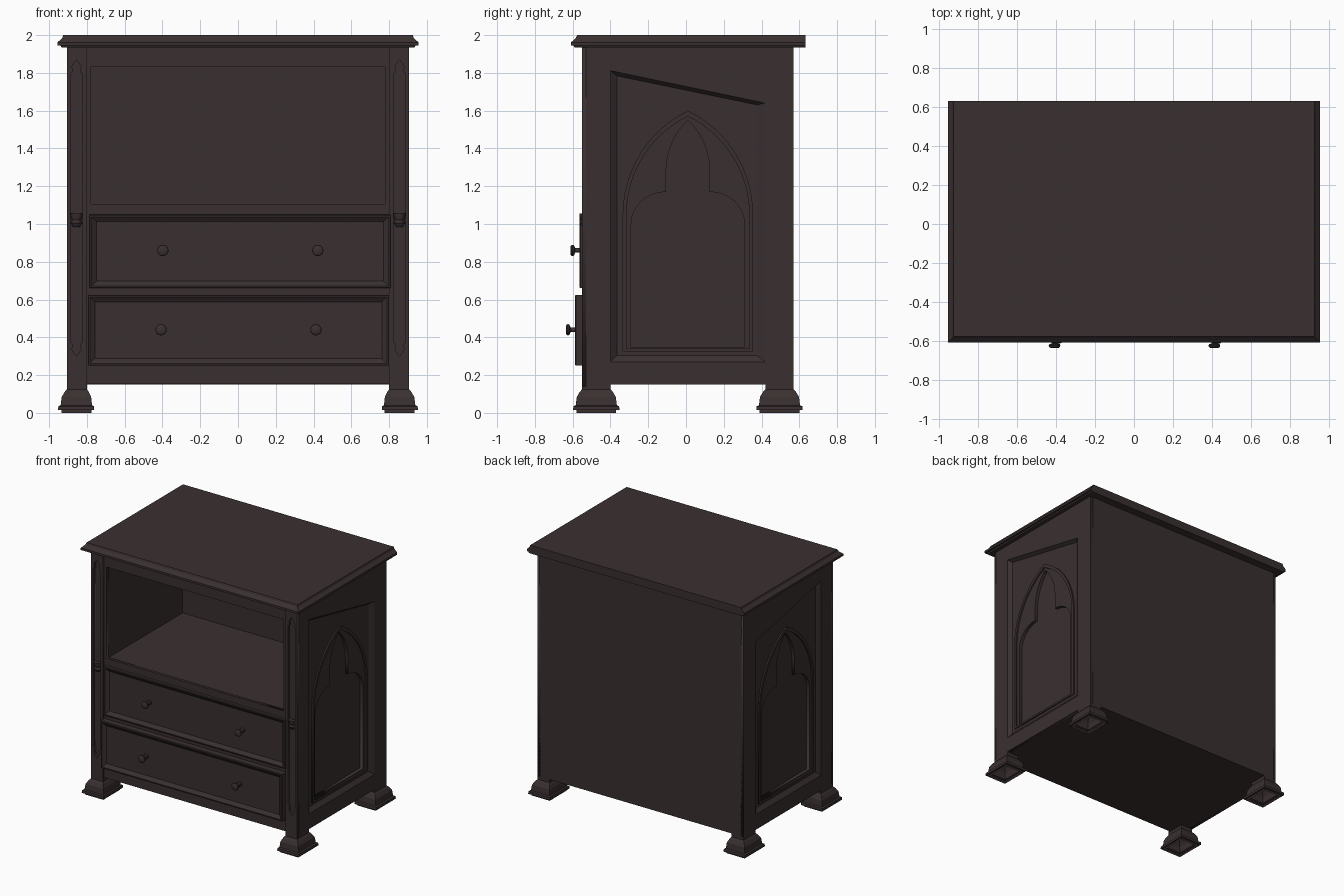
import bpy, bmesh, math

if "Cube" in bpy.data.objects:
    bpy.data.objects.remove(bpy.data.objects["Cube"])

wood = bpy.data.materials.new("dark_walnut")
wood.diffuse_color = (0.042, 0.029, 0.030, 1)
wood.use_nodes = True
wood.node_tree.nodes["Principled BSDF"].inputs["Base Color"].default_value = wood.diffuse_color


def finish(name, bm, mirror=False, smooth=False):
    bmesh.ops.remove_doubles(bm, verts=bm.verts, dist=1e-5)
    bmesh.ops.recalc_face_normals(bm, faces=bm.faces)
    me = bpy.data.meshes.new(name)
    bm.to_mesh(me)
    bm.free()
    me.materials.clear()
    me.materials.append(wood)
    ob = bpy.data.objects.new(name, me)
    bpy.context.collection.objects.link(ob)
    if mirror:
        ob.modifiers.new("mirror", 'MIRROR')
    if smooth:
        bpy.context.view_layer.objects.active = ob
        ob.select_set(True)
        bpy.ops.object.shade_smooth_by_angle(angle=math.radians(35))
        ob.select_set(False)
    return ob


def loft(name, loops, cap0=True, cap1=True, **kw):
    """Bridge point loops of equal length into one skin."""
    bm = bmesh.new()
    rings = [[bm.verts.new(p) for p in l] for l in loops]
    for a, b in zip(rings, rings[1:]):
        for i in range(len(a)):
            j = (i + 1) % len(a)
            bm.faces.new((a[i], a[j], b[j], b[i]))
    if cap0:
        bm.faces.new(rings[0])
    if cap1:
        bm.faces.new(rings[-1])
    return finish(name, bm, **kw)


def rect(x0, x1, y0, y1):
    return [(x0, y0), (x1, y0), (x1, y1), (x0, y1)]


def box(name, x0, x1, y0, y1, z0, z1, **kw):
    return loft(name, [[(x, y, z) for x, y in rect(x0, x1, y0, y1)] for z in (z0, z1)], **kw)


def plate(name, outlines, axis, a, b, **kw):
    """Flat board with holes, spanning a..b along the axis 'x' or 'y'."""
    cu = bpy.data.curves.new(name, 'CURVE')
    cu.dimensions = '2D'
    cu.fill_mode = 'BOTH'
    cu.extrude = abs(b - a) / 2
    for pts in outlines:
        sp = cu.splines.new('POLY')
        sp.points.add(len(pts) - 1)
        for p, (u, v) in zip(sp.points, pts):
            p.co = (u, v, 0, 1)
        sp.use_cyclic_u = True
    tmp = bpy.data.objects.new("tmp", cu)
    bpy.context.collection.objects.link(tmp)
    dg = bpy.context.evaluated_depsgraph_get()
    me = bpy.data.meshes.new_from_object(tmp.evaluated_get(dg))
    bm = bmesh.new()
    bm.from_mesh(me)
    bpy.data.objects.remove(tmp)
    bpy.data.meshes.remove(me)
    m = (a + b) / 2
    for v in bm.verts:
        u, w, d = v.co
        v.co = (m + d, u, w) if axis == 'x' else (u, m + d, w)
    return finish(name, bm, **kw)


def lancet(w, z0, h, n=12):
    """Left half of a pointed arch, from (-w, z0) up to the apex."""
    c = (h * h - w * w) / (2 * w)
    r, end = c + w, math.atan2(h, c)
    return [(c - r * math.cos(end * i / n), z0 + r * math.sin(end * i / n)) for i in range(n + 1)]


def whole(half, cy=0.01):
    """Mirror a left half whose last point is the apex."""
    return [(cy + u, v) for u, v in half] + [(cy - u, v) for u, v in half[-2::-1]]


# Table top with moulded front and sides, straight back
top = [(1.935, .935, -.59), (1.945, .94, -.595), (1.945, .955, -.608),
       (1.962, .955, -.608), (1.985, .93, -.583), (2.0, .925, -.577)]
loft("table_top", [[(x, y, z) for x, y in rect(-w, w, f, .632)] for z, w, f in top])

# Carcass boards
box("bottom_board", -.88, .88, -.53, .565, .15, .18)
box("back_panel", -.88, .88, .55, .568, .15, 1.94)
box("niche_back", -.79, .79, .42, .45, 1.08, 1.94)
box("niche_shelf", -.79, .79, -.52, .45, 1.06, 1.10)
box("niche_ceiling", -.79, .79, -.52, .45, 1.86, 1.94)
box("inner_side_panel", .78, .855, -.52, .55, .16, 1.94, mirror=True)
plate("front_frame", [[(-.81, .155), (.81, .155), (.81, 1.94), (-.81, 1.94)],
                      [(-.778, 1.105), (.778, 1.105), (.778, 1.83), (-.778, 1.83)]],
      'y', -.538, -.515)

# Corner posts; the front ones carry a long flute with ornamental ends
box("front_post", .80, .886, -.53, -.40, .14, 1.94, mirror=True)
box("rear_post", .80, .886, .42, .57, .14, 1.94, mirror=True)
end = [(1, .075), (.6, .065), (.75, .035), (0, 0)]
upper = [(-.032 * s, 1.87 - d) for s, d in end]
lower = [(u, 2.17 - v) for u, v in upper]
flute = whole(upper, .855) + whole(lower, .855)[::-1]
plate("fluted_post_face", [[(.80, .14), (.905, .14), (.905, 1.94), (.80, 1.94)], flute],
      'y', -.55, -.53, mirror=True)


def lathe(name, x, y, z, prof, axis='y', n=16, **kw):
    rings = []
    for r, d in prof:
        cs = [(r * math.cos(2 * math.pi * i / n), r * math.sin(2 * math.pi * i / n)) for i in range(n)]
        rings.append([(x + c, y + d, z + s) if axis == 'y' else (x + c, y + s, z + d) for c, s in cs])
    return loft(name, rings, smooth=True, **kw)


# Small capital halfway up each flute
lathe("post_boss", .855, -.532, 1.02, [(.018, -.035), (.03, -.015), (.024, 0), (.03, .015), (.032, .035)],
      axis='z', mirror=True)

# Side frame with slanted opening, bevelled into a recessed field
outer = [(-.40, .27), (.42, .27), (.42, 1.64), (-.40, 1.812)]
inner = [(-.365, .305), (.375, .305), (.375, 1.63), (-.365, 1.783)]
plate("side_frame", [rect(-.53, .57, .15, 1.94), outer], 'x', .88, .905, mirror=True)
loft("side_bevel", [[(.905, u, v) for u, v in outer], [(.879, u, v) for u, v in inner]],
     cap0=False, cap1=False, mirror=True)

# Side field with trefoil arch cut through, plus a raised arch moulding
shoulder = [(-.115 - .185 * math.cos(t * math.pi / 16), 1.0 + .17 * math.sin(t * math.pi / 16))
            for t in range(9)]
trefoil = whole([(-.30, .35)] + shoulder + lancet(.115, 1.28, .27))
plate("side_trefoil_field", [[(-.41, .26), (.43, .26), (.43, 1.66), (-.41, 1.82)], trefoil],
      'x', .85, .88, mirror=True)
plate("side_arch_moulding", [whole([(-.345, .325)] + lancet(.345, 1.05, .55)),
                             whole([(-.325, .34)] + lancet(.325, 1.05, .52))],
      'x', .875, .891, mirror=True)

# Drawers: raised rim, sloping into a sunk panel, with two turned knobs
for name, x0, x1, z0, z1, y, kx, kz in [
        ("upper_drawer", -.787, .808, .66, 1.05, -.563, .0125, .86),
        ("lower_drawer", -.795, .80, .25, .625, -.587, .0025, .44)]:
    loops = []
    for o, yy in [(0, -.52), (0, y + .004), (.004, y), (.012, y), (.038, y + .02)]:
        loops.append([(u, yy, v) for u, v in rect(x0 + o, x1 - o, z0 + o, z1 - o)])
    loft(name, loops)
    for s in (-1, 1):
        lathe(name + "_knob", kx + s * .41, y, kz,
              [(.018, .022), (.018, .012), (.012, .004), (.012, -.024), (.027, -.03),
               (.03, -.037), (.028, -.044), (.02, -.049)])

# Stepped feet, hollow underneath
steps = [(.15, 0), (.125, 0), (.112, .012), (.085, .028), (.04, .034),
         (.035, .046), (.015, .048), (.015, .03), (0, .03)]
for name, y0, y1 in [("front_foot", -.55, -.40), ("rear_foot", .42, .57)]:
    loft(name, [[(x, y, z) for x, y in rect(.80 - o * .8, .905 + o, y0 - o, y1 + o)] for z, o in steps],
         cap1=False, mirror=True)
